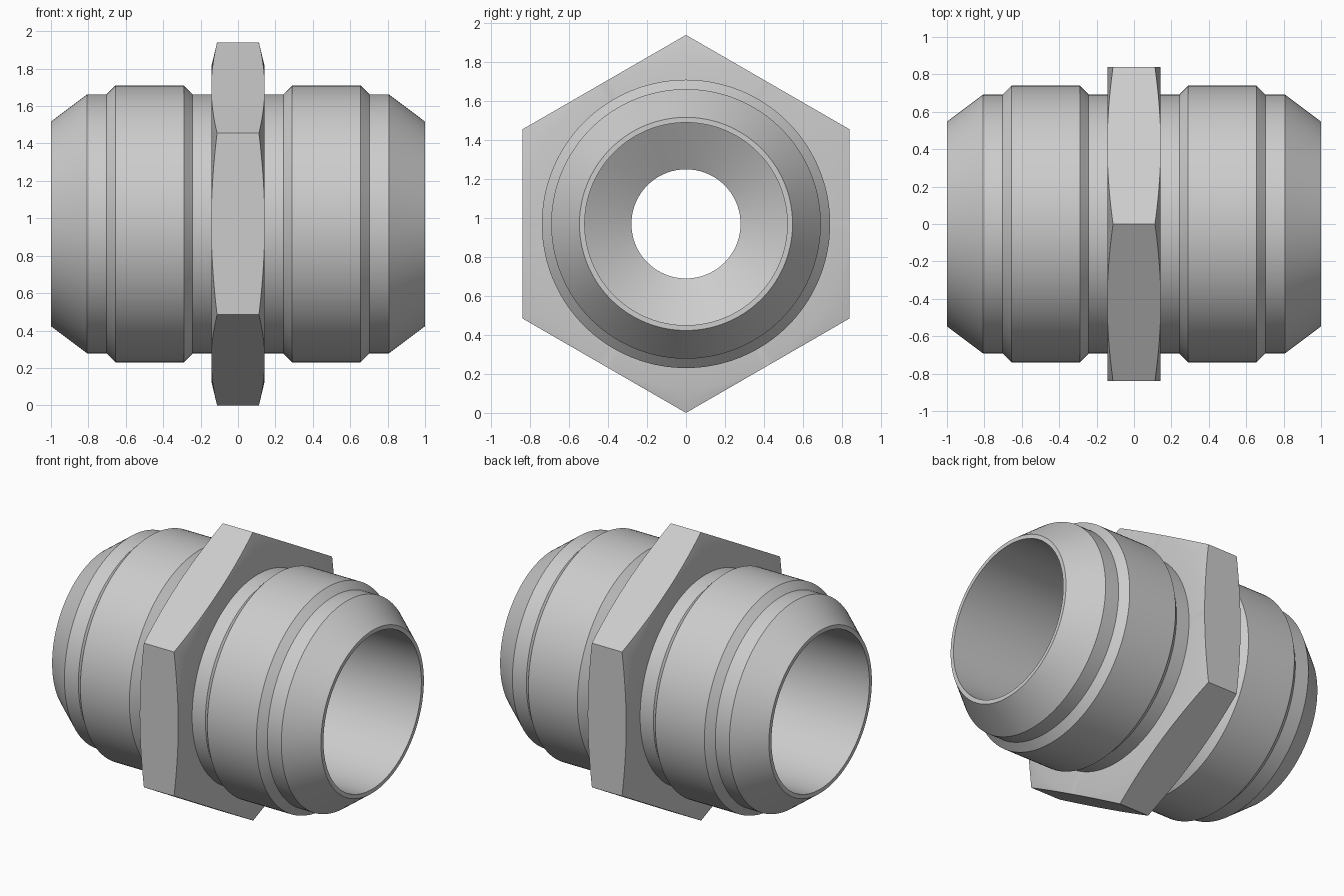
import bpy
import bmesh
import math

cube = bpy.data.objects.get("Cube")
if cube:
    bpy.data.objects.remove(cube, do_unlink=True)

SEGMENTS = 144
AXIS_Z = 0.97

steel = bpy.data.materials.new("brushed grey steel")
steel.use_nodes = True
colour = (0.605, 0.605, 0.605, 1)
steel.diffuse_color = colour
steel.node_tree.nodes["Principled BSDF"].inputs["Base Color"].default_value = colour


def sweep(name, profile_at):
    """Join closed (x, radius) profiles around the x axis into a ring-shaped solid."""
    bm = bmesh.new()
    rings = []
    for i in range(SEGMENTS):
        t = math.tau * i / SEGMENTS
        rings.append([bm.verts.new((x, r * math.sin(t), r * math.cos(t)))
                      for x, r in profile_at(t)])
    count = len(rings[0])
    for i in range(SEGMENTS):
        a, b = rings[i], rings[(i + 1) % SEGMENTS]
        for j in range(count):
            k = (j + 1) % count
            bm.faces.new((a[j], a[k], b[k], b[j]))
    # Weld the points where the chamfer meets the middle of each flat
    bmesh.ops.remove_doubles(bm, verts=bm.verts, dist=0.0001)
    bmesh.ops.recalc_face_normals(bm, faces=bm.faces)
    mesh = bpy.data.meshes.new(name)
    bm.to_mesh(mesh)
    bm.free()
    mesh.materials.append(steel)
    obj = bpy.data.objects.new(name, mesh)
    obj.location.z = AXIS_Z
    bpy.context.collection.objects.link(obj)
    bpy.ops.object.select_all(action="DESELECT")
    obj.select_set(True)
    bpy.context.view_layer.objects.active = obj
    bpy.ops.object.shade_smooth_by_angle(angle=math.radians(25))
    return obj


# Tubular body: stepped outside; a wide bore from each end closes with a
# drill-point cone onto a narrow hole through the central web
outside = [(0.242, 0.692), (0.29, 0.74), (0.655, 0.74), (0.703, 0.692),
           (0.807, 0.692), (1.0, 0.547)]
bore = [(1.0, 0.52), (0.2, 0.52), (0.06, 0.28)]
half = outside + bore
body_profile = half + [(-x, r) for x, r in reversed(half)]
sweep("fitting_body", lambda t: body_profile)

# Hexagonal wrench collar with conical chamfers on its corners
FLAT, CORNER = 0.84, 0.97
FACE_X, CORNER_X = 0.143, 0.112


def collar_profile(t):
    sector = math.pi / 3
    r = FLAT / math.cos(t % sector - sector / 2)
    x = FACE_X - (FACE_X - CORNER_X) * (r - FLAT) / (CORNER - FLAT)
    side = [(FACE_X, 0.6), (FACE_X, FLAT), (x, r)]
    return side + [(-x, r) for x, r in reversed(side)]


sweep("hex_collar", collar_profile)
